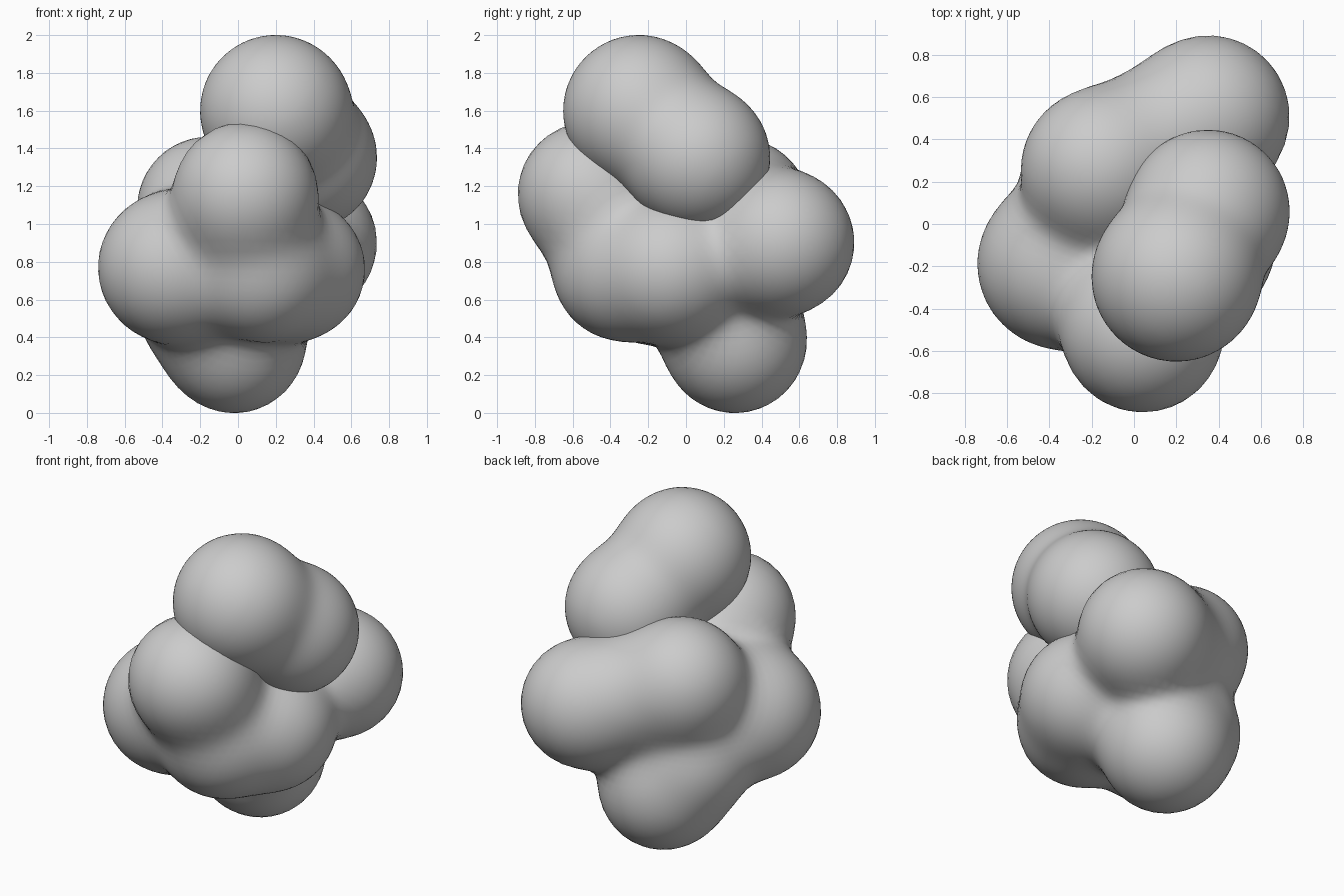
import bpy, bmesh, math
from mathutils import Vector

if "Cube" in bpy.data.objects:
    bpy.data.objects.remove(bpy.data.objects["Cube"])


def field(p, balls, soft):
    """Smoothly blended distance to a group of balls."""
    return -math.log(sum(math.exp(-soft * ((p - c).length - r)) for c, r in balls)) / soft


def blob(name, centre, soft, balls):
    """Shrink a round shell inward onto the blended balls (higher soft = tighter seams)."""
    balls = [(Vector(c), r) for c, r in balls]
    centre = Vector(centre)
    bm = bmesh.new()
    bmesh.ops.create_icosphere(bm, subdivisions=5, radius=1)
    for v in bm.verts:
        ray, t = v.co.normalized(), 1.6
        for _ in range(50):
            d = field(centre + ray * t, balls, soft)
            if d < 0.0008 or t < 0.05:
                break
            t -= d
        v.co = centre + ray * t
    for f in bm.faces:
        f.smooth = True
    mesh = bpy.data.meshes.new(name)
    bm.to_mesh(mesh)
    bm.free()
    obj = bpy.data.objects.new(name, mesh)
    bpy.context.collection.objects.link(obj)
    return obj


# Lower cluster of merged balls
blob("lower_cluster", (0.02, 0.03, 0.8), 16, [
    ((0.04, -0.51, 1.16), 0.38),    # front ball
    ((-0.34, -0.19, 0.77), 0.40),   # left ball
    ((0.12, -0.34, 0.75), 0.36),    # lower front ball
    ((0.30, -0.08, 0.76), 0.37),    # lower right ball
    ((-0.02, 0.26, 0.375), 0.375),  # bottom ball
    ((-0.20, 0.21, 0.57), 0.32),    # bottom to left filler
    ((0.355, 0.51, 0.90), 0.38),    # back right ball
    ((0.10, 0.385, 0.99), 0.32),    # back bridge
    ((-0.16, 0.265, 1.09), 0.37),   # back left ball
])

# Upper pair of merged balls
blob("upper_cluster", (0.27, -0.1, 1.48), 18, [
    ((0.20, -0.25, 1.60), 0.40),    # top ball
    ((0.35, 0.06, 1.35), 0.385),    # upper right ball
])
